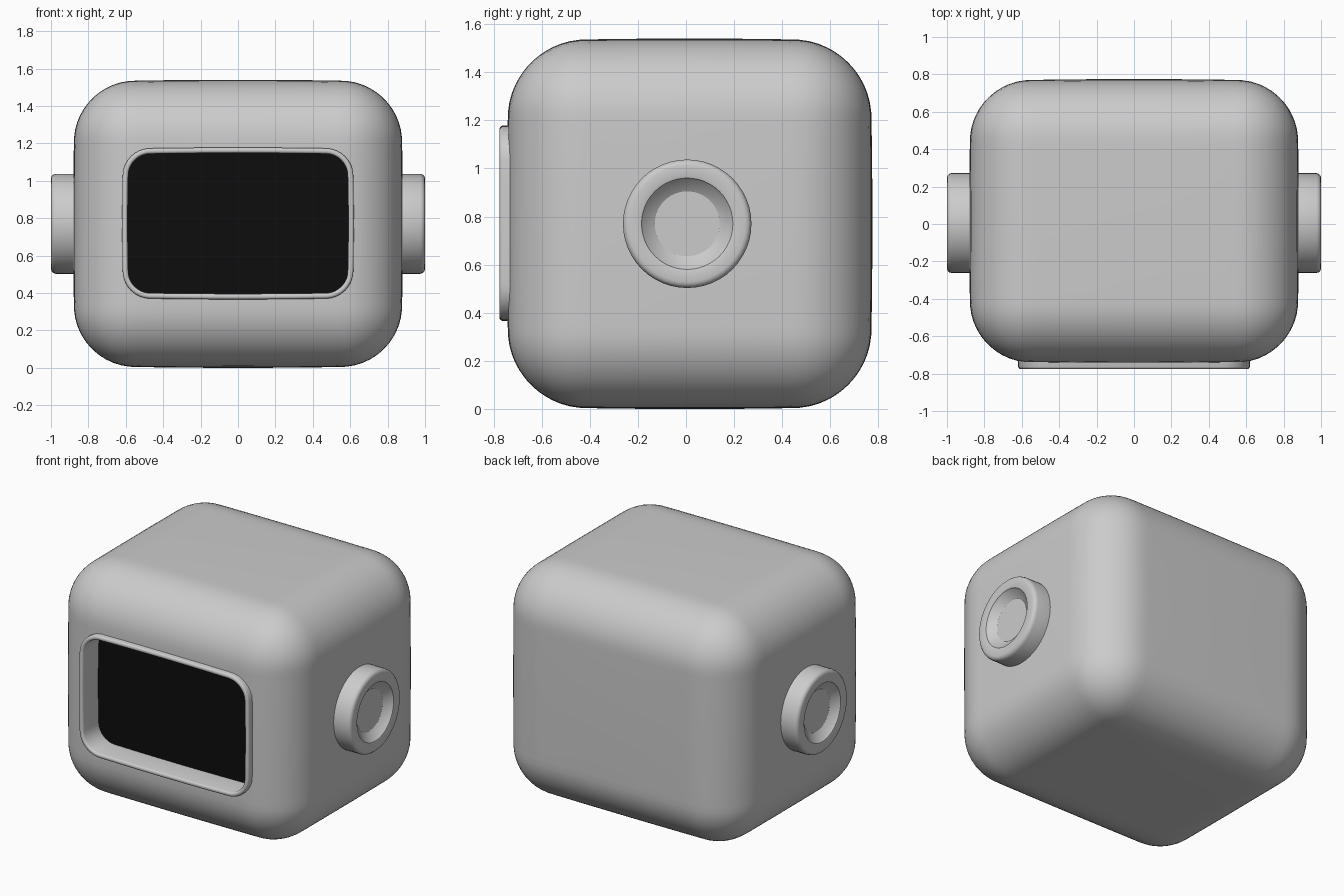
import bpy, bmesh, math
from mathutils import Vector

if "Cube" in bpy.data.objects:
    bpy.data.objects.remove(bpy.data.objects["Cube"])

CZ = 0.77  # height of the body centre


def make_object(name, bm, smooth=35):
    bmesh.ops.recalc_face_normals(bm, faces=bm.faces)
    me = bpy.data.meshes.new(name)
    bm.to_mesh(me)
    bm.free()
    ob = bpy.data.objects.new(name, me)
    bpy.context.collection.objects.link(ob)
    shade(ob, smooth)
    return ob


def shade(ob, angle=35):
    bpy.ops.object.select_all(action='DESELECT')
    ob.select_set(True)
    bpy.context.view_layer.objects.active = ob
    bpy.ops.object.shade_smooth_by_angle(angle=math.radians(angle))


def loft(loops, cap_start=False, cap_end=False):
    """Skin a list of closed loops with equal point counts."""
    bm = bmesh.new()
    rings = [[bm.verts.new(p) for p in loop] for loop in loops]
    n = len(rings[0])
    for a, b in zip(rings, rings[1:]):
        for i in range(n):
            j = (i + 1) % n
            bm.faces.new((a[i], a[j], b[j], b[i]))
    if cap_start:
        bm.faces.new(rings[0])
    if cap_end:
        bm.faces.new(rings[-1])
    return bm


def window_loop(y, inset, seg=8, side=6):
    """Rounded rectangle with slightly bowed sides, facing -y."""
    hx, hz, r = 0.612 - inset, 0.399 - inset, 0.14 - inset
    arc = []
    for q, (sx, sz) in enumerate(((1, 1), (-1, 1), (-1, -1), (1, -1))):
        for i in range(seg + 1):
            a = math.pi / 2 * (q + i / seg)
            arc.append((sx * (hx - r) + r * math.cos(a), sz * (hz - r) + r * math.sin(a)))
    pts = []
    for k, p in enumerate(arc):
        pts.append(p)
        if k % (seg + 1) == seg:
            nx = arc[(k + 1) % len(arc)]
            pts += [(p[0] + (nx[0] - p[0]) * t / side, p[1] + (nx[1] - p[1]) * t / side)
                    for t in range(1, side)]
    return [(x * (1 + 0.012 * (1 - (z / hz) ** 2)), y,
             0.772 + z * (1 + 0.017 * (1 - (x / hx) ** 2))) for x, z in pts]


# Body: rounded box with slightly bulging faces
half, radius = Vector((0.868, 0.748, 0.758)), 0.31
bm = bmesh.new()
bmesh.ops.create_cube(bm, size=2)
bmesh.ops.subdivide_edges(bm, edges=bm.edges[:], cuts=35, use_grid_fill=True)
for v in bm.verts:
    p = Vector([c * h for c, h in zip(v.co, half)])
    core = Vector([max(radius - h, min(h - radius, c)) for c, h in zip(p, half)])
    p = core + (p - core).normalized() * radius
    f = [1 - (c / h) ** 2 for c, h in zip(p, half)]
    v.co = [p[i] * (1 + 0.016 * f[i - 1] * f[i - 2]) for i in range(3)]
    v.co += Vector((0, 0.015, CZ))
body = make_object("body", bm)

# Pocket behind the front window
cutter = make_object("pocket_cutter", loft([window_loop(-1, 0.018), window_loop(-0.6, 0.018)], True, True))
mod = body.modifiers.new("pocket", 'BOOLEAN')
mod.object, mod.operation, mod.solver = cutter, 'DIFFERENCE', 'EXACT'
bpy.context.view_layer.objects.active = body
bpy.ops.object.modifier_apply(modifier=mod.name)
bpy.data.objects.remove(cutter)
shade(body)

# Window frame lining the pocket
frame_profile = [(-0.70, 0), (-0.763, 0), (-0.771, 0.003), (-0.775, 0.010),
                 (-0.775, 0.020), (-0.771, 0.026), (-0.763, 0.029), (-0.602, 0.029)]
make_object("screen_frame", loft([window_loop(y, i) for y, i in frame_profile]), 50)

# Black screen at the back of the pocket
screen = make_object("screen", loft([window_loop(-0.604, 0.024), window_loop(-0.612, 0.024)], True, True))
black = bpy.data.materials.new("black")
black.diffuse_color = (0.004, 0.004, 0.004, 1)
black.use_nodes = True
black.node_tree.nodes["Principled BSDF"].inputs["Base Color"].default_value = black.diffuse_color
screen.data.materials.append(black)

# Side knobs: turned rings with a dished centre
knob_profile = [(0.84, 0.267), (0.975, 0.267), (0.988, 0.263), (0.997, 0.254),
                (1.0, 0.242), (1.0, 0.20), (0.997, 0.19), (0.99, 0.186), (0.955, 0.135)]
for side, name in ((1, "right_knob"), (-1, "left_knob")):
    rings = [[(side * x, 0.005 + r * math.cos(2 * math.pi * i / 48), CZ + r * math.sin(2 * math.pi * i / 48))
              for i in range(48)] for x, r in knob_profile]
    make_object(name, loft(rings, True, True), 32)
